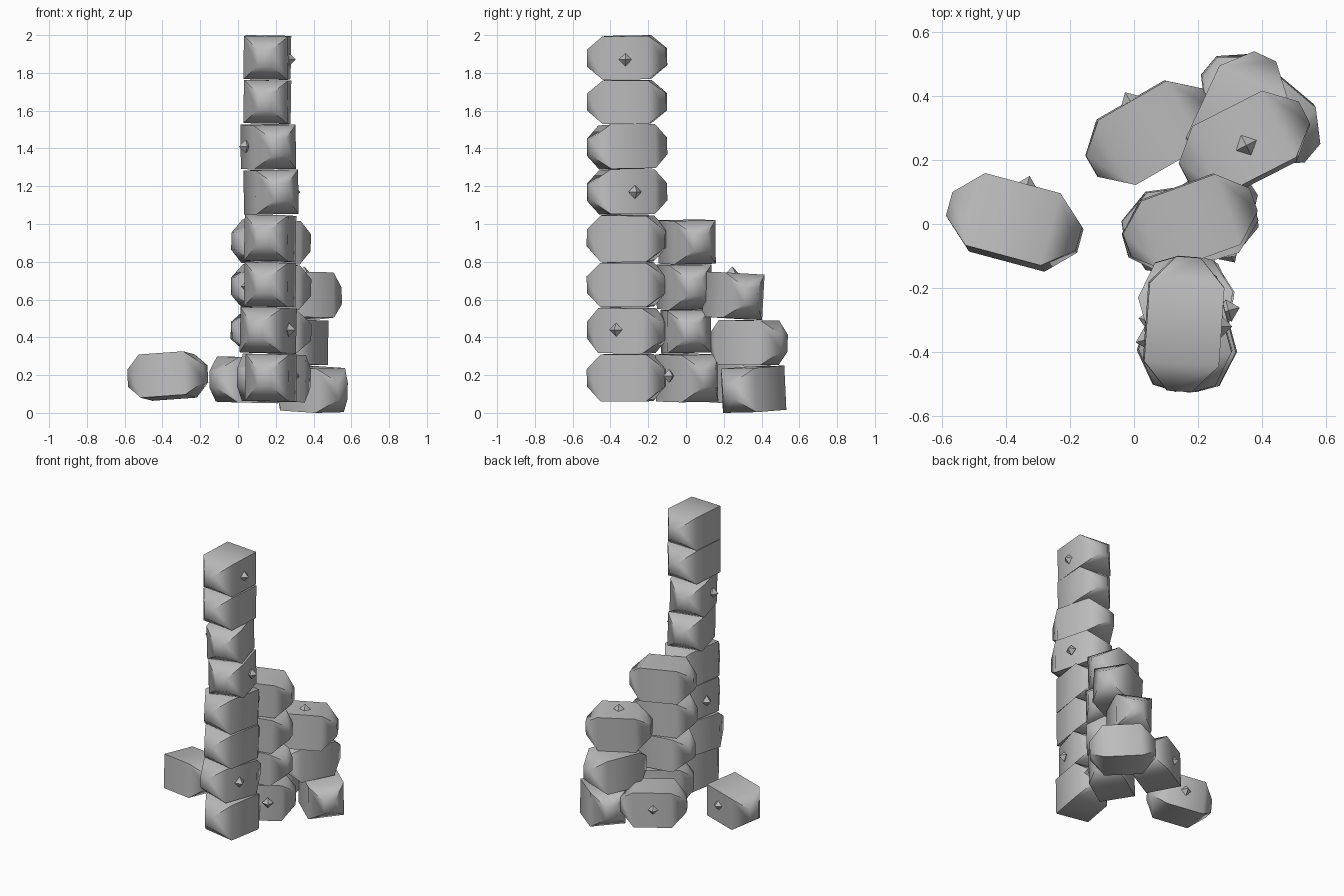
import bpy, math
from mathutils import Matrix, Vector

if "Cube" in bpy.data.objects:
    bpy.data.objects.remove(bpy.data.objects["Cube"])

mat = bpy.data.materials.new("stone grey")
mat.diffuse_color = (0.5, 0.5, 0.5, 1)
mat.use_nodes = True
mat.node_tree.nodes["Principled BSDF"].inputs["Base Color"].default_value = mat.diffuse_color


def add(name, verts, faces):
    me = bpy.data.meshes.new(name)
    me.from_pydata(verts, [], faces)
    me.materials.append(mat)
    ob = bpy.data.objects.new(name, me)
    bpy.context.collection.objects.link(ob)
    return ob


def stone(name, x, y, z0, z1, angle, pitch=0, roll=0):
    """Long square block with tapered, blunt ends; long axis at angle in plan."""
    h = (z1 - z0) / 2
    verts = []
    for px, w, t in ((-.21, .038, .045), (-.122, .117, h), (.122, .117, h), (.21, .038, .045)):
        verts += [(px, -w, -t), (px, w, -t), (px, w, t), (px, -w, t)]
    faces = [(3, 2, 1, 0), (12, 13, 14, 15)]
    for r in range(3):
        for k in range(4):
            a, b = r * 4 + k, r * 4 + (k + 1) % 4
            faces.append((a, b, b + 4, a + 4))
    rot = (Matrix.Rotation(math.radians(angle), 4, 'Z')
           @ Matrix.Rotation(math.radians(pitch), 4, 'Y')
           @ Matrix.Rotation(math.radians(roll), 4, 'X'))
    m = Matrix.Translation((x, y, (z0 + z1) / 2)) @ rot
    ob = add(name, [m @ Vector(v) for v in verts], faces)
    # soft tapers, sharp long edges
    bpy.ops.object.select_all(action='DESELECT')
    ob.select_set(True)
    bpy.context.view_layer.objects.active = ob
    bpy.ops.object.shade_smooth_by_angle(angle=math.radians(58))


def nub(x, y, z, angle):
    """Small eight-sided crystal sitting on a stone."""
    r = .036
    verts = [(r, 0, 0), (0, r, 0), (-r, 0, 0), (0, -r, 0), (0, 0, r), (0, 0, -r)]
    faces = []
    for k in range(4):
        n = (k + 1) % 4
        faces += [(k, n, 4), (n, k, 5)]
    m = Matrix.Translation((x, y, z)) @ Matrix.Rotation(math.radians(angle), 4, 'Z')
    add("nub", [m @ Vector(v) for v in verts], faces)


# Tall front column, bottom to top: x, angle, pitch
column = [(.175, 80, 0), (.16, 72, 1), (.17, 80, 0), (.17, 80, 1),
          (.175, -75, 0), (.16, -74, 1), (.155, 86, 0), (.155, 86, -1)]
z = [.06, .315, .56, .80, 1.05, 1.29, 1.53, 1.765, 2.0]
for i, (x, a, p) in enumerate(column):
    stone("front_column_stone", x, -.312, z[i] + .002, z[i + 1] - .004, a, p, 1)

# Middle column
for x, z0, z1, a, y in ((.19, .06, .31, 34, .005), (.175, .32, .545, 8, 0),
                        (.175, .55, .785, 16, -.01), (.175, .79, 1.02, 20, .005)):
    stone("middle_column_stone", x, y, z0, z1, a, 1, 1)

# Back column
stone("back_column_stone", .395, .358, .008, .242, -40, 3, 1)
stone("back_column_stone", .32, .332, .255, .49, 65, 1, 0)
stone("back_column_stone", .345, .25, .50, .74, 27, 1, -3)

# Loose stones
stone("back_left_stone", .05, .285, .055, .295, 30, 1, 1)
stone("left_stone", -.372, .005, .08, .31, -15, -4, -4)

# Crystals
for p in ((.27, -.32, 1.87, 0), (.04, -.36, 1.41, 15), (.295, -.27, 1.17, 15),
          (.27, -.37, .44, -18), (.05, -.30, .67, -10), (.295, -.09, .195, 34),
          (.35, .245, .74, 27), (-.01, .38, .18, 30), (-.335, .115, .2, -15)):
    nub(*p)
